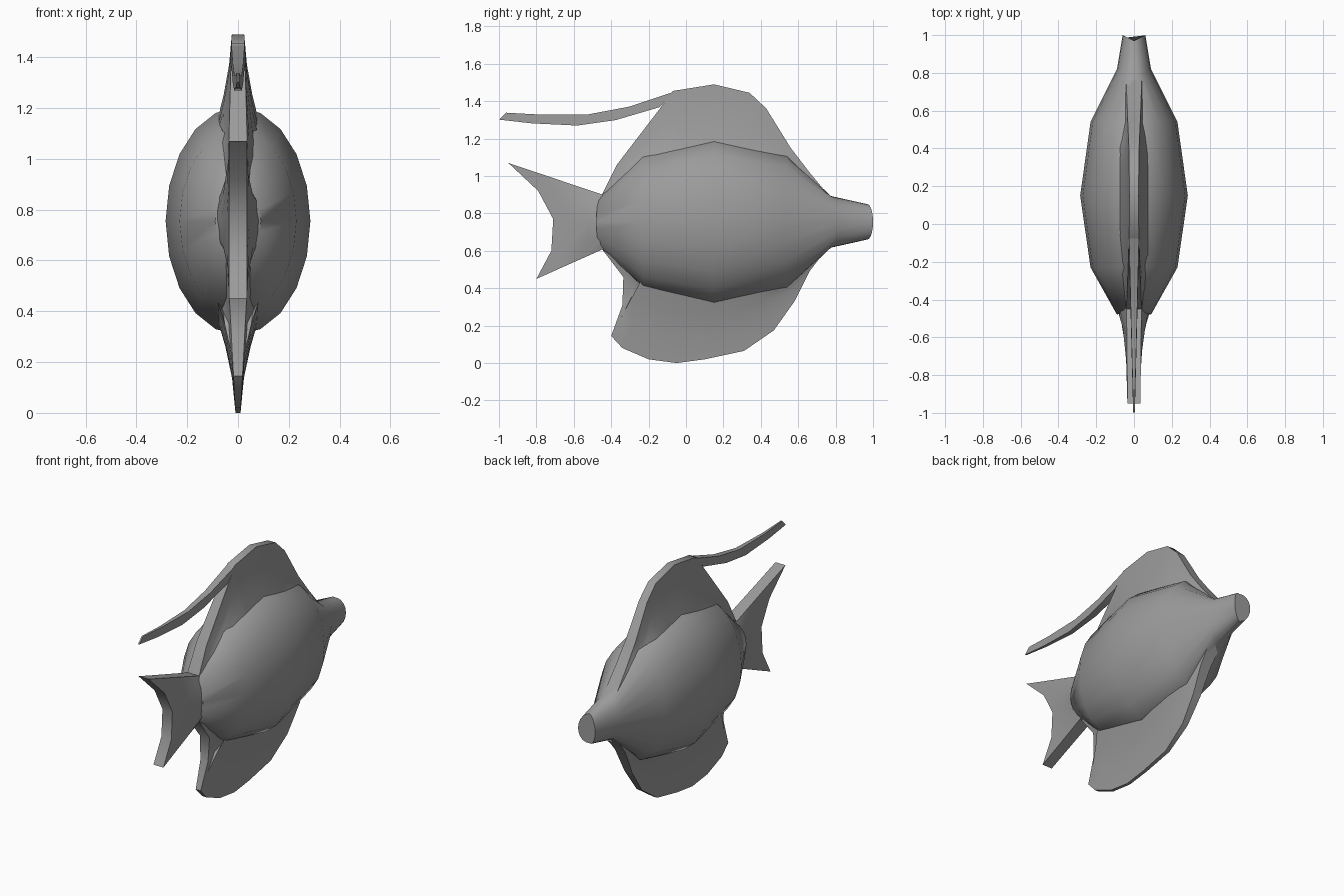
import bpy, bmesh, math

old = bpy.data.objects.get("Cube")
if old:
    bpy.data.objects.remove(old, do_unlink=True)

# Single grey skin colour
GREY = (0.33, 0.33, 0.33, 1)
skin = bpy.data.materials.new("grey skin")
skin.use_nodes = True
skin.diffuse_color = GREY
skin.node_tree.nodes["Principled BSDF"].inputs["Base Color"].default_value = GREY

AXIS = 0.755     # height of the body axis
TALLNESS = 1.57  # body height divided by body width
CENTRE = 0.15    # position of the thickest body section
SIDES = 20

# Body sections: position, half width, sideways bow of the ring
SECTIONS = [(-0.45, 0.09, -0.03), (-0.23, 0.23, 0), (CENTRE, 0.285, 0),
            (0.54, 0.23, 0), (0.76, 0.09, 0.06), (0.97, 0.06, 0.03)]


def loft(name, rings, angle):
    """Skin a list of closed rings, cap both ends and shade smooth."""
    bm = bmesh.new()
    rows = [[bm.verts.new(point) for point in ring] for ring in rings]
    count = len(rows[0])
    for first, second in zip(rows, rows[1:]):
        for i in range(count):
            j = (i + 1) % count
            bm.faces.new((first[i], first[j], second[j], second[i]))
    bm.faces.new(rows[0])
    bm.faces.new(rows[-1])
    bmesh.ops.recalc_face_normals(bm, faces=bm.faces)
    mesh = bpy.data.meshes.new(name)
    bm.to_mesh(mesh)
    bm.free()
    mesh.materials.append(skin)
    obj = bpy.data.objects.new(name, mesh)
    bpy.context.collection.objects.link(obj)
    bpy.ops.object.select_all(action='DESELECT')
    obj.select_set(True)
    bpy.context.view_layer.objects.active = obj
    bpy.ops.object.shade_smooth_by_angle(angle=math.radians(angle))


def body_height(y):
    """Half height of the body at a given position along it."""
    for (y_a, w_a, _), (y_b, w_b, _) in zip(SECTIONS, SECTIONS[1:]):
        if y <= y_b:
            return TALLNESS * (w_a + (w_b - w_a) * (y - y_a) / (y_b - y_a))


def blade_ring(root, rim, root_width, rim_width, steps=3):
    """Cross-section of a fin that flares out towards its root."""
    side = []
    for k in range(steps + 1):
        t = k / steps
        width = rim_width + (root_width - rim_width) * (1 - t) ** 1.6
        y = root[0] + (rim[0] - root[0]) * t
        z = root[1] + (rim[1] - root[1]) * t
        side.append((width, y, z))
    return side + [(-x, y, z) for x, y, z in reversed(side)]


def body_fin(name, rim, base_width, taper):
    """Fin rooted just under the body surface, thinner away from the axis."""
    rings = []
    for y, z in rim:
        root_y = CENTRE + (y - CENTRE) * 0.7
        depth = 0.85 * body_height(root_y)
        root = (root_y, AXIS + math.copysign(depth, z - AXIS))
        rim_width = base_width - taper * abs(z - AXIS)
        rings.append(blade_ring(root, (y, z), 0.085, rim_width))
    loft(name, rings, 50)


# Body: elliptical rings from tail root to snout
body_rings = []
for y, width, bow in SECTIONS:
    ring = []
    for i in range(SIDES):
        angle = math.tau * i / SIDES
        across, up = math.cos(angle), math.sin(angle)
        ring.append((width * across, y + bow * abs(across),
                     AXIS + TALLNESS * width * up))
    body_rings.append(ring)
loft("body", body_rings, 60)

# Forked tail, fanned out from the end of the body
tail_rim = [(-0.95, 1.07), (-0.79, 0.92), (-0.71, 0.77), (-0.72, 0.6), (-0.8, 0.45)]
tail_rings = []
for i, rim in enumerate(tail_rim):
    level = 1 - i / 2
    root = (-0.43, AXIS + 0.14 * level)
    root_width = 0.095 - 0.055 * level ** 2
    tail_rings.append(blade_ring(root, rim, root_width, 0.035))
loft("tail_fin", tail_rings, 50)

# Tall back fin
body_fin("dorsal_fin", [
    (-0.45, 0.9), (-0.37, 1.06), (-0.14, 1.36), (-0.07, 1.455), (0.15, 1.49),
    (0.34, 1.445), (0.43, 1.36), (0.56, 1.15), (0.66, 1.02), (0.76, 0.9)],
    0.045, 0.028)

# Broad belly fin
body_fin("belly_fin", [
    (-0.45, 0.61), (-0.335, 0.46), (-0.34, 0.31), (-0.4, 0.145), (-0.34, 0.08),
    (-0.2, 0.02), (-0.05, 0), (0.1, 0.02), (0.31, 0.065), (0.47, 0.175),
    (0.58, 0.33), (0.66, 0.49), (0.76, 0.62)],
    0.05, 0.053)

# Trailing streamer of the back fin, tapering to its tip
streamer_rings = []
for y, z in [(-0.1, 1.41), (-0.34, 1.335), (-0.55, 1.3), (-0.8, 1.305), (-0.98, 1.32)]:
    half = 0.045 + 0.027 * y
    width = 0.004 + 0.025 * (1 + y)
    streamer_rings.append(blade_ring((y - half, z - half), (y + half, z + half),
                                     width, width, steps=1))
loft("dorsal_streamer", streamer_rings, 50)
